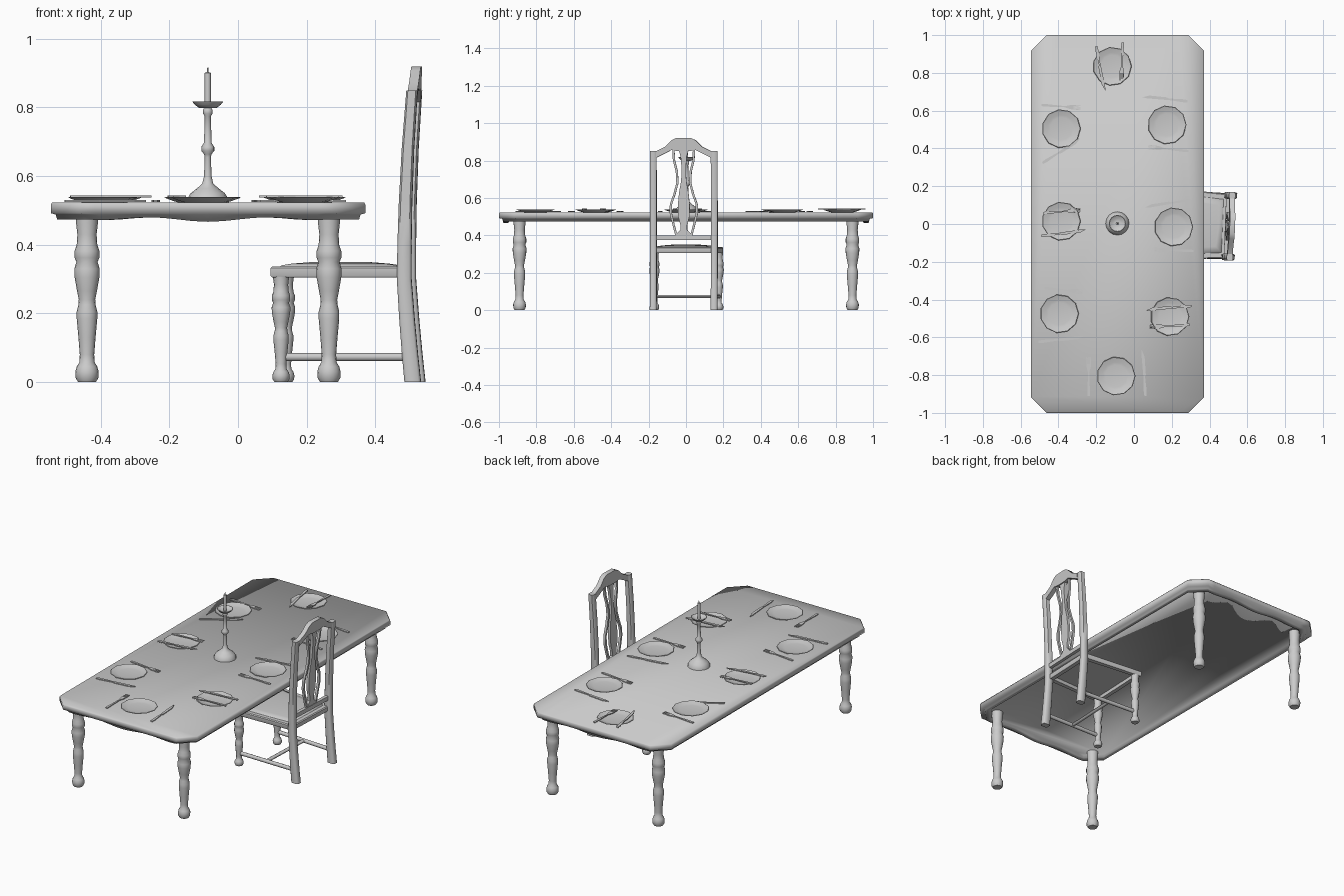
import bpy, bmesh, math
from mathutils import Vector, Matrix

grey = bpy.data.materials.new("plain grey")
grey.diffuse_color = (0.6, 0.6, 0.6, 1)
CHAIR = Matrix.Translation((0.507, -0.012, 0)) @ Matrix.Rotation(-0.04, 4, 'Z')
TOP = 0.523


def finish(name, bm, smooth=40, mat=Matrix()):
    bmesh.ops.recalc_face_normals(bm, faces=bm.faces[:])
    me = bpy.data.meshes.new(name)
    bm.to_mesh(me)
    bm.free()
    me.transform(mat)
    me.materials.append(grey)
    ob = bpy.data.objects.new(name, me)
    bpy.context.collection.objects.link(ob)
    if smooth:
        bpy.ops.object.select_all(action='DESELECT')
        ob.select_set(True)
        bpy.context.view_layer.objects.active = ob
        bpy.ops.object.shade_smooth_by_angle(angle=math.radians(smooth))
    return ob


def loft(bm, rings):
    """Skin a list of equal-length closed rings and cap both ends."""
    vs = [[bm.verts.new(p) for p in r] for r in rings]
    n = len(vs[0])
    for a, b in zip(vs, vs[1:]):
        for i in range(n):
            bm.faces.new((a[i], a[(i + 1) % n], b[(i + 1) % n], b[i]))
    bm.faces.new(vs[0])
    bm.faces.new(vs[-1])


def lathe(name, profile, x, y, segs=16, mat=Matrix(), smooth=50):
    bm = bmesh.new()
    loft(bm, [[(x + r * math.cos(math.tau * i / segs), y + r * math.sin(math.tau * i / segs), z)
               for i in range(segs)] for r, z in profile])
    return finish(name, bm, smooth, mat)


def slab(name, outline, x0, x1, mat=Matrix()):
    """Extrude a (y, z) outline along x; x0 and x1 may depend on height."""
    bm = bmesh.new()
    loft(bm, [[(f(z), y, z) for y, z in outline] for f in (x0, x1)])
    return finish(name, bm, 35, mat)


def bar(name, a, b, w, h, mat=Matrix(), segs=8):
    """Rounded bar between two points."""
    a, b = Vector(a), Vector(b)
    d = (b - a).normalized()
    s = d.cross(Vector((0, 0, 1))).normalized()
    u = s.cross(d)
    bm = bmesh.new()
    loft(bm, [[p + s * w * math.cos(math.tau * i / segs) + u * h * math.sin(math.tau * i / segs)
               for i in range(segs)] for p in (a, b)])
    return finish(name, bm, 50, mat)


# Table top: clipped rectangle with wavy ends and a recessed underside
def top_ring(inset, z, wave=0.0):
    hx, hy, c = 0.458 - inset, 1.0 - inset * 1.3, 0.082
    pts = []
    for s in (-1, 1):
        for i in range(17):
            t = i / 8 - 1
            w = wave * math.cos(t * math.tau) * math.cos(t * math.pi / 2) ** 0.5 if abs(t) < 1 else 0
            pts.append((-0.087 - s * t * (hx - c), s * hy, z - w))
        pts.append((-0.087 - s * hx, s * (hy - c), z))
        pts.append((-0.087 - s * hx, -s * (hy - c), z))
    return pts


bm = bmesh.new()
loft(bm, [top_ring(0.003, TOP), top_ring(0, 0.517), top_ring(0, 0.492),
          top_ring(0.014, 0.488), top_ring(0.018, 0.474, 0.007),
          top_ring(0.04, 0.474, 0.007), top_ring(0.042, 0.49)])
finish("table_top", bm, 180)

# Turned table legs
LEG = [(0.026, 0), (0.033, 0.012), (0.034, 0.03), (0.03, 0.045), (0.022, 0.058), (0.021, 0.08),
       (0.025, 0.13), (0.03, 0.185), (0.03, 0.205), (0.025, 0.225), (0.024, 0.24), (0.029, 0.265),
       (0.036, 0.305), (0.037, 0.33), (0.031, 0.35), (0.036, 0.362), (0.036, 0.382), (0.03, 0.4),
       (0.028, 0.43), (0.032, 0.465), (0.032, 0.5)]
for x in (-0.44, 0.265):
    for y in (-0.89, 0.89):
        lathe("table_leg", LEG, x, y)

# Candlestick, dish and candle
lathe("candlestick", [(0.062, TOP), (0.06, 0.534), (0.05, 0.55), (0.032, 0.564), (0.016, 0.578),
                      (0.011, 0.6), (0.009, 0.655), (0.011, 0.664), (0.019, 0.674), (0.019, 0.685),
                      (0.011, 0.697), (0.009, 0.775), (0.014, 0.782), (0.014, 0.792), (0.011, 0.798),
                      (0.026, 0.799), (0.038, 0.808), (0.045, 0.817), (0.042, 0.818), (0.025, 0.807),
                      (0.012, 0.806)], -0.088, 0.003)
lathe("candle", [(0.009, 0.803), (0.009, 0.901), (0.0025, 0.903), (0.0015, 0.916)], -0.088, 0.003, 12)

# Plates
PLATES = [(-0.115, 0.835), (-0.385, 0.505), (0.175, 0.525), (-0.385, 0.015),
          (0.21, -0.015), (-0.395, -0.475), (0.19, -0.49), (-0.095, -0.805)]
for x, y in PLATES:
    lathe("plate", [(0.06, TOP), (0.075, 0.527), (0.103, 0.537), (0.1, 0.539),
                    (0.074, 0.531), (0.06, 0.529)], x, y, 11, smooth=30)


# Cutlery laid from handle end to tip
def cutlery(name, a, b, z, outlines):
    a, b = Vector((*a, z)), Vector((*b, z))
    d = b - a
    m = Matrix.Translation(a) @ Matrix.Rotation(math.atan2(d.y, d.x), 4, 'Z')
    bm = bmesh.new()
    for o in outlines:
        loft(bm, [[(u * d.length, v, h) for u, v in o] for h in (0, 0.005)])
    finish(name, bm, 0, m)


KNIFE = [[(0, -0.006), (0.1, -0.008), (0.42, -0.004), (0.46, -0.009), (0.85, -0.009), (1, 0.004),
          (0.9, 0.007), (0.46, 0.005), (0.42, 0.004), (0.1, 0.008), (0, 0.006)]]
FORK = [[(0, -0.006), (0.1, -0.007), (0.6, -0.003), (0.74, -0.011), (0.82, -0.012),
         (0.82, 0.012), (0.74, 0.011), (0.6, 0.003), (0.1, 0.007), (0, 0.006)]]
FORK += [[(0.81, v - 0.002), (1, v - 0.0015), (1, v + 0.0015), (0.81, v + 0.002)]
         for v in (-0.01, -0.0033, 0.0033, 0.01)]
LOW, HIGH = TOP + 0.002, 0.538
SETS = [((-0.2, 0.94), (-0.155, 0.705), (-0.06, 0.96), (-0.066, 0.76), HIGH),
        ((-0.484, 0.323), (-0.283, 0.45), (-0.49, 0.63), (-0.283, 0.615), LOW),
        ((0.283, 0.65), (0.045, 0.675), (0.288, 0.386), (0.077, 0.407), LOW),
        ((-0.489, -0.063), (-0.251, -0.032), (-0.48, 0.058), (-0.283, 0.074), HIGH),
        ((0.299, 0.127), (0.056, 0.09), (0.315, -0.143), (0.108, -0.137), LOW),
        ((-0.505, -0.624), (-0.267, -0.598), (-0.474, -0.339), (-0.272, -0.36), LOW),
        ((0.304, -0.434), (0.061, -0.455), (0.294, -0.534), (0.082, -0.545), HIGH),
        ((0.061, -0.91), (0.045, -0.667), (-0.24, -0.91), (-0.24, -0.704), LOW)]
for k0, k1, f0, f1, z in SETS:
    cutlery("knife", k0, k1, z, KNIFE)
    cutlery("fork", f0, f1, z, FORK)


# Chair: bent line of the back, by height
def back_x(z):
    return -0.016 + 0.075 * (z - 0.3) ** 2 + 0.018 * max(0, (0.3 - z) / 0.3)


# Back posts
for s in (-1, 1):
    bm = bmesh.new()
    rings = []
    for z in (0, 0.08, 0.18, 0.3, 0.4, 0.52, 0.68, 0.85):
        c, w, d = back_x(z), 0.018, 0.024 - 0.009 * z
        rings.append([(c + d * p, s * 0.163 + w * q, z) for p, q in
                      ((-1, -.6), (-.7, -1), (.7, -1), (1, -.6), (1, .6), (.7, 1), (-.7, 1), (-1, .6))])
    loft(bm, rings)
    finish("back_post", bm, 50, CHAIR)

# Crest rail, splat and lower back rail
def mirrored(half):
    return half + [(-y, z) for y, z in reversed(half)]


def front(t):
    return lambda z: back_x(z) - t


crest = mirrored([(0.04, 0.92), (0.065, 0.908), (0.1, 0.873), (0.147, 0.85),
                  (0.147, 0.815), (0.1, 0.838), (0.065, 0.856), (0.03, 0.85)])
slab("crest_rail", crest, front(0.013), front(-0.015), CHAIR)
vase = mirrored([(0.026, 0.855), (0.016, 0.82), (0.011, 0.75), (0.014, 0.69), (0.025, 0.63),
                 (0.032, 0.56), (0.03, 0.5), (0.018, 0.455), (0.018, 0.43), (0.05, 0.395)])
slab("vase_splat", vase, front(0.008), front(-0.008), CHAIR)
STRIP = [(0.055, 0.855), (0.052, 0.8), (0.037, 0.74), (0.034, 0.68), (0.05, 0.62),
         (0.069, 0.565), (0.07, 0.52), (0.056, 0.46), (0.04, 0.4)]
for s in (-1, 1):
    slab("splat_strip", [(s * (y - 0.006), z) for y, z in STRIP] +
         [(s * (y + 0.006), z) for y, z in reversed(STRIP)], front(0.007), front(-0.007), CHAIR)
slab("lower_back_rail", [(-0.15, 0.375), (0.15, 0.375), (0.15, 0.4), (-0.15, 0.4)],
     front(0.01), front(-0.01), CHAIR)

# Seat frame and padded cushion
def seat_ring(i, z):
    return [(-0.405 + i, -0.195 + i, z), (-0.405 + i, 0.195 - i, z),
            (-0.01 - i, 0.17 - i, z), (-0.01 - i, -0.17 + i, z)]


bm = bmesh.new()
loft(bm, [seat_ring(0.03, 0.325), seat_ring(0.028, 0.305), seat_ring(0.004, 0.305),
          seat_ring(0, 0.31), seat_ring(0, 0.332), seat_ring(0.005, 0.337), seat_ring(0.03, 0.337)])
finish("seat_frame", bm, 40, CHAIR)
bm = bmesh.new()
loft(bm, [seat_ring(0.025, 0.33), seat_ring(0.03, 0.34), seat_ring(0.06, 0.345), seat_ring(0.12, 0.35)])
finish("seat_cushion", bm, 60, CHAIR)

# Turned front legs and stretchers
for s in (-1, 1):
    lathe("chair_front_leg", [(r * 0.74, z * 0.66) for r, z in LEG[:-1]], -0.375, s * 0.172, 12, CHAIR)
    bar("side_stretcher", (-0.385, s * 0.172, 0.073), (0, s * 0.163, 0.073), 0.011, 0.012, CHAIR)
bar("cross_stretcher", (-0.19, -0.168, 0.073), (-0.19, 0.168, 0.073), 0.011, 0.009, CHAIR)
